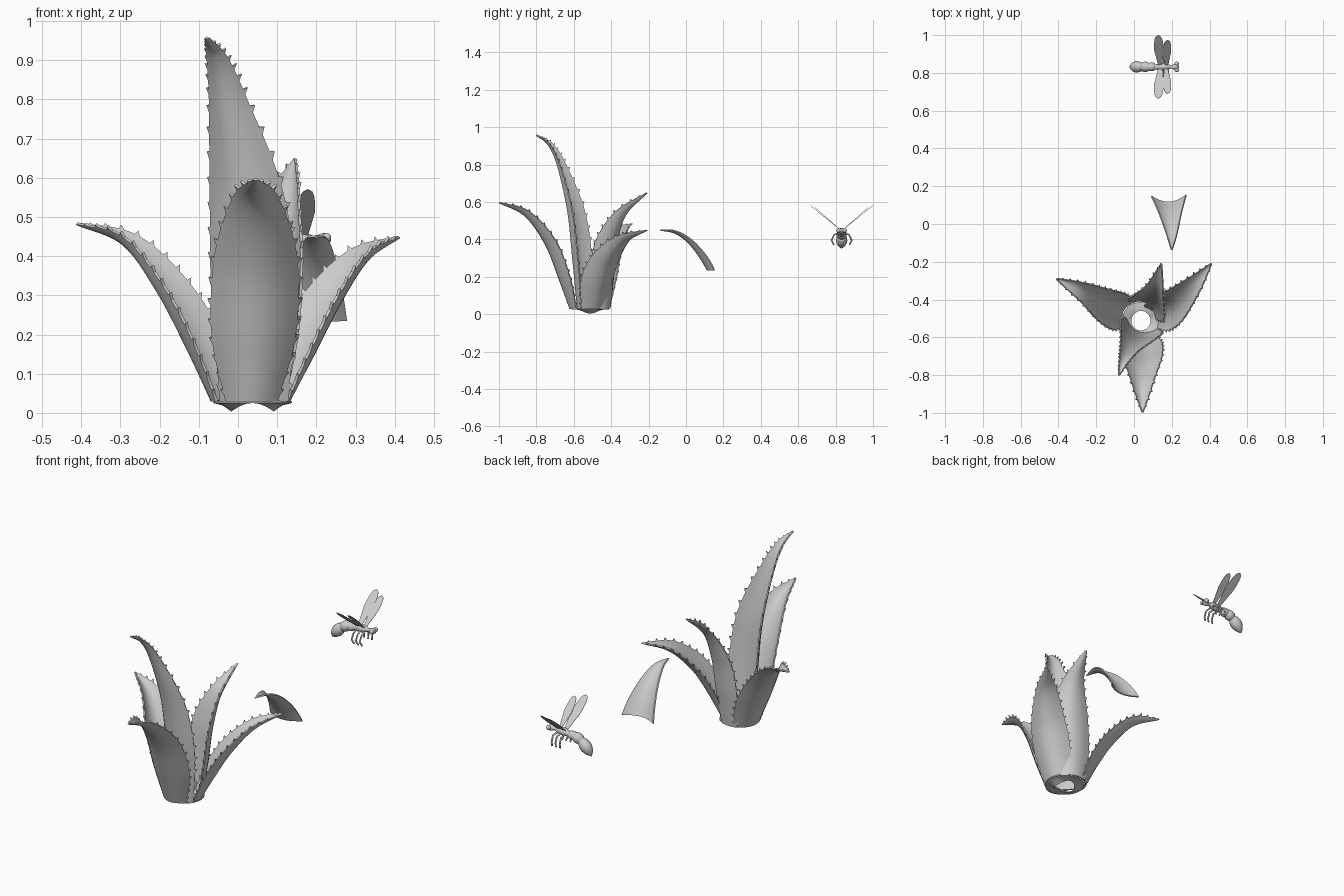
import bpy, bmesh, math
from mathutils import Vector

if "Cube" in bpy.data.objects:
    bpy.data.objects.remove(bpy.data.objects["Cube"], do_unlink=True)

GREY = (0.6, 0.6, 0.6, 1)
grey = bpy.data.materials.new("plain grey")
grey.use_nodes = True
grey.diffuse_color = GREY
grey.node_tree.nodes["Principled BSDF"].inputs["Base Color"].default_value = GREY


def finish(name, bm, thickness=0):
    """Turn a bmesh into a smooth shaded object, optionally thickened."""
    bmesh.ops.recalc_face_normals(bm, faces=bm.faces)
    mesh = bpy.data.meshes.new(name)
    bm.to_mesh(mesh)
    bm.free()
    mesh.materials.append(grey)
    ob = bpy.data.objects.new(name, mesh)
    bpy.context.collection.objects.link(ob)
    bpy.ops.object.select_all(action="DESELECT")
    ob.select_set(True)
    bpy.context.view_layer.objects.active = ob
    if thickness:
        mod = ob.modifiers.new("thickness", "SOLIDIFY")
        mod.thickness = thickness
        mod.offset = 0
        bpy.ops.object.modifier_apply(modifier=mod.name)
    bpy.ops.object.shade_smooth_by_angle(angle=math.radians(40))


def spline(points, t):
    """Catmull-Rom point at t in 0..1; works for any vector size."""
    pts = [Vector(p) for p in points]
    pts = [2 * pts[0] - pts[1]] + pts + [2 * pts[-1] - pts[-2]]
    f = t * (len(pts) - 3)
    i = min(int(f), len(pts) - 4)
    u = f - i
    a, b, c, d = pts[i:i + 4]
    return 0.5 * (2 * b + (c - a) * u + (2 * a - 5 * b + 4 * c - d) * u * u
                  + (3 * b - a - 3 * c + d) * u ** 3)


def leaf(name, outward, spine, rows=46, cup=.28, thorns=True):
    """Cupped blade; spine points are x, y, z, width, outward is its facing."""
    cols = 10
    n = Vector((*outward, 0)).normalized()
    side = Vector((-n.y, n.x, 0))
    bm = bmesh.new()
    grid, tangents, widths = [], [], []
    for r in range(rows + 1):
        t = r / rows
        q = spline(spine, t)
        ahead, behind = spline(spine, min(1, t + .01)), spline(spine, max(0, t - .01))
        tan = (ahead - behind).to_3d().normalized()
        inward = tan.cross(side).normalized()
        w = max(q.w, .004)
        row = []
        for c in range(cols + 1):
            s = 2 * c / cols - 1
            bend = inward * (cup * w * s * s)
            p = q.to_3d() + side * (w / 2 * s) + bend
            p.z -= bend.z * (1 - t) ** 8    # level cut at the base
            row.append(bm.verts.new(p))
        grid.append(row)
        tangents.append(tan)
        widths.append(w)
    for a, b in zip(grid, grid[1:]):
        for c in range(cols):
            bm.faces.new((a[c], a[c + 1], b[c + 1], b[c]))
    # small hooked teeth on both margins
    if thorns:
        for r in range(1, rows - 1, 3):
            size = .012 * min(1, widths[r] / .07)
            for edge, inner in ((0, 1), (cols, cols - 1)):
                a, b = grid[r][edge], grid[r + 1][edge]
                out = (a.co - grid[r][inner].co).normalized()
                tip = (a.co + b.co) / 2 + out * size + tangents[r] * size * .7
                bm.faces.new((a, b, bm.verts.new(tip)))
    finish(name, bm, .007)


# Rosette of five leaves
leaf("front_leaf", (0, -1), [
    (.035, -.62, .03, .13), (.04, -.675, .18, .21), (.045, -.75, .37, .208),
    (.045, -.86, .525, .115), (.045, -.997, .596, .006)])
leaf("tall_leaf", (-.33, -.94), [
    (.025, -.575, .03, .18), (.02, -.6, .3, .225), (.005, -.627, .55, .195),
    (-.033, -.683, .79, .1), (-.058, -.735, .905, .05), (-.08, -.8, .957, .006)], rows=60)
leaf("right_leaf", (-.92, .39), [
    (-.06, -.465, .03, .15), (-.125, -.445, .17, .2), (-.2, -.41, .31, .172),
    (-.29, -.35, .43, .095), (-.41, -.29, .482, .006)])
leaf("left_leaf", (.87, .5), [
    (.12, -.48, .03, .14), (.185, -.455, .155, .19), (.25, -.41, .28, .175),
    (.325, -.325, .39, .105), (.41, -.21, .448, .006)])
leaf("back_leaf", (.55, .84), [
    (.075, -.42, .03, .16), (.095, -.405, .2, .215), (.11, -.385, .38, .195),
    (.125, -.33, .53, .105), (.145, -.21, .648, .006)])

# Root collar: open ring under the rosette, its inner rim dipping at the sides
bm = bmesh.new()
loops = []
for radius, dip in ((.1, 0), (.075, .006), (.052, .022)):
    loop = []
    for k in range(32):
        a = math.tau * k / 32
        loop.append(bm.verts.new((.037 + radius * math.cos(a), -.512 + radius * math.sin(a),
                                  .028 - dip * math.cos(a) ** 2)))
    loops.append(loop)
for a, b in zip(loops, loops[1:]):
    for k in range(32):
        j = (k + 1) % 32
        bm.faces.new((a[k], a[j], b[j], b[k]))
finish("root_collar", bm, .006)

# Loose broken leaf tip
leaf("broken_leaf_tip", (.03, -1), [
    (.185, .115, .235, .185), (.19, .07, .31, .145), (.195, .01, .385, .1),
    (.2, -.06, .434, .055), (.2, -.138, .45, .004)], rows=20, cup=.22, thorns=False)

# Flying insect: body as rings swept along its curved axis (x, z, radius)
MID = .832
BODY = [(-.02, .352, .002), (-.008, .368, .019), (.01, .39, .03), (.03, .41, .027),
        (.04, .417, .021), (.05, .423, .026), (.065, .43, .027), (.08, .433, .021),
        (.09, .434, .023), (.105, .435, .021), (.116, .436, .014), (.14, .44, .02),
        (.17, .442, .018), (.195, .443, .009), (.21, .443, .014), (.225, .443, .016),
        (.237, .44, .004)]
bm = bmesh.new()
rings, steps, sides = [], 64, 16
for k in range(steps + 1):
    t = k / steps
    x, z, rad = spline(BODY, t)
    d = spline(BODY, min(1, t + .02)) - spline(BODY, max(0, t - .02))
    up = Vector((-d.y, 0, d.x)).normalized()
    ring = []
    for j in range(sides):
        a = math.tau * j / sides
        ring.append(bm.verts.new(Vector((x, MID, z)) + max(rad, .002) * (
            up * math.sin(a) + Vector((0, math.cos(a), 0)))))
    rings.append(ring)
for a, b in zip(rings, rings[1:]):
    for j in range(sides):
        k = (j + 1) % sides
        bm.faces.new((a[j], a[k], b[k], b[j]))
bm.faces.new(rings[0])
bm.faces.new(rings[-1])
finish("insect_body", bm)


def wing(name, sign, root_x, tip, width):
    """Flat spoon-shaped wing rising from the thorax."""
    root = Vector((root_x, MID + sign * .008, .452))
    end = Vector((tip[0], MID + sign * tip[1], tip[2]))
    bm = bmesh.new()
    rows = []
    for k in range(21):
        t = k / 20
        half = width / 2 * min(1, .35 + 1.3 * t) * math.sqrt(1 - t ** 6) + .001
        c = root.lerp(end, t)
        rows.append([bm.verts.new(c + Vector((h, 0, 0))) for h in (-half, half)])
    for a, b in zip(rows, rows[1:]):
        bm.faces.new((a[0], a[1], b[1], b[0]))
    finish(name, bm, .002)


def leg(name, sign, x):
    """Thin bent leg hanging under the thorax."""
    curve = bpy.data.curves.new(name, "CURVE")
    curve.dimensions = "3D"
    curve.bevel_depth = .0045
    curve.bevel_resolution = 2
    curve.use_fill_caps = True
    path = [(0, .008, .432), (.004, .04, .425), (.002, .054, .395), (.008, .042, .37)]
    line = curve.splines.new("POLY")
    line.points.add(len(path) - 1)
    for p, (dx, y, z) in zip(line.points, path):
        p.co = (x + dx, MID + sign * y, z, 1)
    curve.materials.append(grey)
    bpy.context.collection.objects.link(bpy.data.objects.new(name, curve))


for sign, label in ((1, "left"), (-1, "right")):
    wing("rear_wing_" + label, sign, .138, (.128, .167, .58), .05)
    wing("fore_wing_" + label, sign, .17, (.178, .142, .57), .042)
    for part, x in (("rear", .13), ("middle", .155), ("front", .178)):
        leg(part + "_leg_" + label, sign, x)
    # Eyes on the sides of the head
    bm = bmesh.new()
    bmesh.ops.create_uvsphere(bm, u_segments=14, v_segments=8, radius=.012)
    bmesh.ops.translate(bm, verts=bm.verts, vec=(.226, MID + sign * .016, .447))
    finish("eye_" + label, bm)
